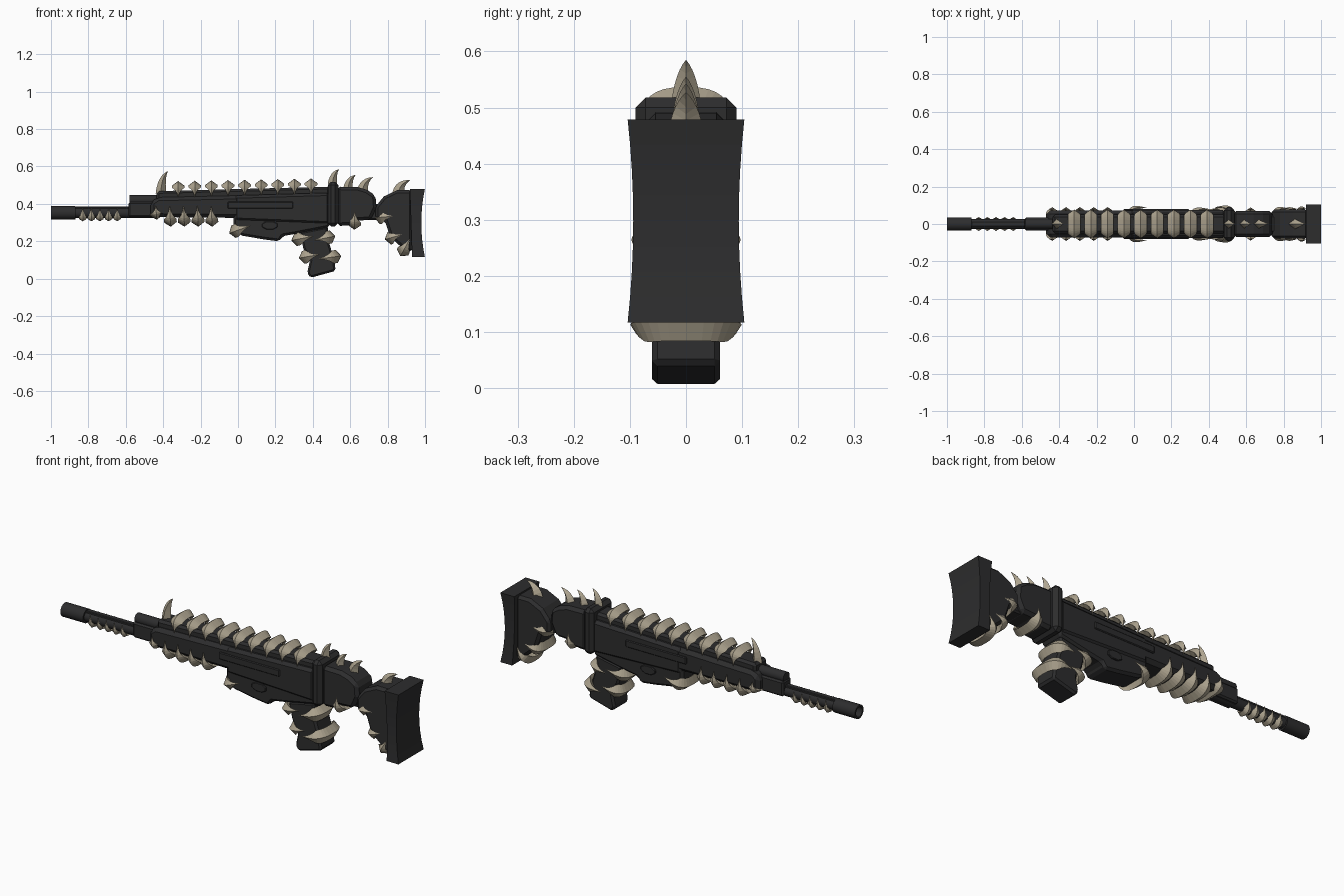
import bpy, bmesh, math
from mathutils import Vector

cube = bpy.data.objects.get("Cube")
if cube:
    bpy.data.objects.remove(cube, do_unlink=True)


def material(name, rgb):
    m = bpy.data.materials.new(name)
    m.use_nodes = True
    m.diffuse_color = (*rgb, 1)
    bsdf = m.node_tree.nodes["Principled BSDF"]
    bsdf.inputs["Base Color"].default_value = (*rgb, 1)
    bsdf.inputs["Roughness"].default_value = 0.7
    return m


DARK = material("dark gunmetal", (0.026, 0.026, 0.027))
BONE = material("bone", (0.42, 0.37, 0.275))


def loft(name, rings, mat, bevel=0):
    """Skin a list of equal-sized point rings and cap both ends."""
    bm = bmesh.new()
    loops = [[bm.verts.new(p) for p in ring] for ring in rings]
    for a, b in zip(loops, loops[1:]):
        for i in range(len(a)):
            j = (i + 1) % len(a)
            bm.faces.new((a[i], a[j], b[j], b[i]))
    bm.faces.new(loops[0][::-1])
    bm.faces.new(loops[-1])
    bmesh.ops.remove_doubles(bm, verts=bm.verts, dist=1e-5)
    bmesh.ops.recalc_face_normals(bm, faces=bm.faces)
    mesh = bpy.data.meshes.new(name)
    bm.to_mesh(mesh)
    bm.free()
    mesh.materials.append(mat)
    ob = bpy.data.objects.new(name, mesh)
    bpy.context.collection.objects.link(ob)
    if bevel:
        mod = ob.modifiers.new("chamfer", 'BEVEL')
        mod.width, mod.segments, mod.limit_method = bevel, 1, 'ANGLE'
    return ob


def slab(name, profile, half, bevel=0.008):
    """Side profile (x, z) extruded across y."""
    return loft(name, [[(x, y, z) for x, z in profile] for y in (-half, half)], DARK, bevel)


def box(name, x0, x1, z0, z1, half, bevel=0.008):
    return slab(name, [(x0, z0), (x1, z0), (x1, z1), (x0, z1)], half, bevel)


def tube(name, stations, z, sides=16):
    """Turned part along x from (x, radius) stations."""
    turn = [2 * math.pi * i / sides for i in range(sides)]
    ob = loft(name, [[(x, r * math.cos(a), z + r * math.sin(a)) for a in turn]
                     for x, r in stations], DARK)
    bpy.ops.object.select_all(action='DESELECT')
    ob.select_set(True)
    bpy.context.view_layer.objects.active = ob
    bpy.ops.object.shade_smooth_by_angle(angle=math.radians(35))


def rib(name, tip, apex, half, width, thick, steps=18):
    """Ridged crescent from one side tip, round the apex, to the other side tip."""
    start = Vector((tip[0], 0, tip[1]))
    reach = Vector((apex[0], 0, apex[1])) - start
    length = reach.length
    out = reach.normalized()
    side = Vector((out.z, 0, -out.x))
    rings = []
    for i in range(steps + 1):
        t = i / steps
        c, s = math.cos(math.pi * t), math.sin(math.pi * t)
        full = min(1, min(t, 1 - t) / 0.24)
        y = math.copysign(abs(c) ** 0.7, c) * half * (1 - 0.2 * (1 - full) ** 2)
        ridge = start + out * length * max(s, 0) ** 0.7 + Vector((0, y, 0))
        inward = Vector((0, -c, 0)) - out * s
        edge = ridge + inward * thick * full
        w = side * width * full
        rings.append([ridge, edge + w, edge + inward * thick * full, edge - w])
    return loft(name, rings, BONE)


def claw(name, base, tip, rx, ry, steps=6):
    """Curved spike that rises first and then hooks towards its tip."""
    a, c = (Vector((p[0], 0, p[1])) for p in (base, tip))
    b = Vector((a.x + 0.1 * (c.x - a.x), 0, a.z + 0.75 * (c.z - a.z)))
    rings = []
    for i in range(steps + 1):
        t = i / steps
        p = a * (1 - t) ** 2 + b * 2 * t * (1 - t) + c * t * t
        d = ((b - a) * (1 - t) + (c - b) * t).normalized()
        k = max(1 - t ** 1.4, 0)
        u, v = Vector((d.z, 0, -d.x)) * rx * k, Vector((0, ry * k, 0))
        rings.append([p + u, p + v, p - u, p - v])
    loft(name, rings, BONE)


# Barrel, hollow muzzle and gas tube
tube("muzzle", [(-0.87, 0.036), (-1, 0.036), (-1, 0.026), (-0.94, 0.026)], 0.352)
tube("barrel", [(-0.88, 0.027), (-0.45, 0.027)], 0.352)
box("barrel_top_strip", -0.87, -0.57, 0.36, 0.385, 0.014, 0.003)
box("barrel_block", -0.585, -0.44, 0.33, 0.41, 0.035)
tube("gas_tube", [(-0.58, 0.027), (-0.42, 0.027)], 0.42)

# Handguard and receiver
slab("handguard", [(-0.467, 0.33), (0.02, 0.325), (0.02, 0.445), (-0.43, 0.435), (-0.467, 0.41)],
     0.072, 0.018)
slab("top_rail", [(-0.435, 0.40), (0.49, 0.40), (0.49, 0.492), (-0.435, 0.468)], 0.05, 0.012)
slab("upper_receiver", [(-0.02, 0.31), (0.49, 0.29), (0.49, 0.46), (-0.02, 0.445)], 0.075, 0.015)
slab("lower_receiver", [(-0.025, 0.36), (-0.025, 0.27), (0.01, 0.232), (0.14, 0.21), (0.22, 0.2),
                        (0.24, 0.228), (0.31, 0.24), (0.49, 0.275), (0.49, 0.36)], 0.066, 0.012)
box("side_panel", -0.055, 0.295, 0.375, 0.412, 0.08, 0.004)
oval = [(0.17 + 0.045 * math.cos(a), 0.285 + 0.024 * math.sin(a))
        for a in (math.pi * (i + 0.5) / 4 for i in range(8))]
slab("oval_button", oval, 0.074, 0.003)

# Grip, collar and rear receiver
slab("grip", [(0.33, 0.25), (0.35, 0.16), (0.385, 0.1), (0.37, 0.03), (0.388, 0.005),
              (0.522, 0.042), (0.515, 0.1), (0.485, 0.2), (0.48, 0.28)], 0.061, 0.01)
box("collar", 0.48, 0.537, 0.28, 0.518, 0.09, 0.018)
slab("rear_receiver", [(0.53, 0.282), (0.6, 0.285), (0.63, 0.31), (0.71, 0.315), (0.74, 0.38),
                       (0.735, 0.445), (0.69, 0.475), (0.64, 0.49), (0.53, 0.492)], 0.07, 0.016)
box("stock_neck", 0.68, 0.82, 0.315, 0.4, 0.045)

# Stock and flared butt plate
slab("stock", [(0.735, 0.32), (0.735, 0.385), (0.78, 0.44), (0.85, 0.473), (0.93, 0.473),
               (0.93, 0.14), (0.89, 0.155), (0.815, 0.22), (0.785, 0.31)], 0.078, 0.014)
plate = []
for i in range(9):
    s = i / 4 - 1
    z, y, x1 = 0.298 + 0.181 * s, 0.094 + 0.01 * s * s, 0.98 + 0.019 * s * s
    x0 = 0.925 - 0.006 * s
    plate.append([(x0, -y, z), (x1, -y, z), (x1, y, z), (x0, y, z)])
loft("butt_plate", plate, DARK)

# Bone ribs along the top, under the handguard and under the barrel
for i in range(9):
    x = -0.32 + 0.0888 * i
    lift = 0.0018 * i
    rib(f"top_rib_{i + 1}", (x, 0.435 + lift), (x, 0.522 + lift), 0.085, 0.034, 0.025)
for i in range(5):
    x = -0.44 + 0.074 * i
    rib(f"handguard_rib_{i + 1}", (x, 0.39), (x + 0.006, 0.315 if i == 0 else 0.278),
        0.1, 0.034, 0.024)
    x = -0.83 + 0.046 * i
    rib(f"barrel_rib_{i + 1}", (x, 0.378), (x, 0.307), 0.041, 0.02, 0.012)

# Bone ribs round the receiver, grip and stock: tip, apex, half width
for name, tip, apex, half in (
        ("magwell_rib", (0.07, 0.285), (-0.047, 0.243), 0.108),
        ("grip_front_upper_rib", (0.41, 0.228), (0.285, 0.205), 0.098),
        ("grip_front_lower_rib", (0.44, 0.13), (0.325, 0.11), 0.092),
        ("grip_rear_upper_rib", (0.405, 0.205), (0.52, 0.228), 0.098),
        ("grip_rear_lower_rib", (0.425, 0.105), (0.552, 0.122), 0.11),
        ("rear_receiver_rib", (0.625, 0.362), (0.622, 0.262), 0.098),
        ("stock_neck_rib", (0.83, 0.335), (0.73, 0.325), 0.102),
        ("stock_upper_rib", (0.875, 0.235), (0.785, 0.21), 0.1),
        ("stock_lower_rib", (0.92, 0.215), (0.868, 0.12), 0.105)):
    rib(name, tip, apex, half, 0.035, 0.024)

# Curved claws along the spine: base, tip, base size
for name, base, tip, rx, ry in (
        ("front_claw", (-0.413, 0.455), (-0.375, 0.575), 0.027, 0.028),
        ("collar_claw", (0.505, 0.505), (0.54, 0.585), 0.025, 0.026),
        ("rear_claw_1", (0.588, 0.48), (0.63, 0.555), 0.025, 0.024),
        ("rear_claw_2", (0.665, 0.465), (0.722, 0.543), 0.03, 0.026),
        ("stock_claw", (0.858, 0.46), (0.92, 0.527), 0.032, 0.03)):
    claw(name, base, tip, rx, ry)
